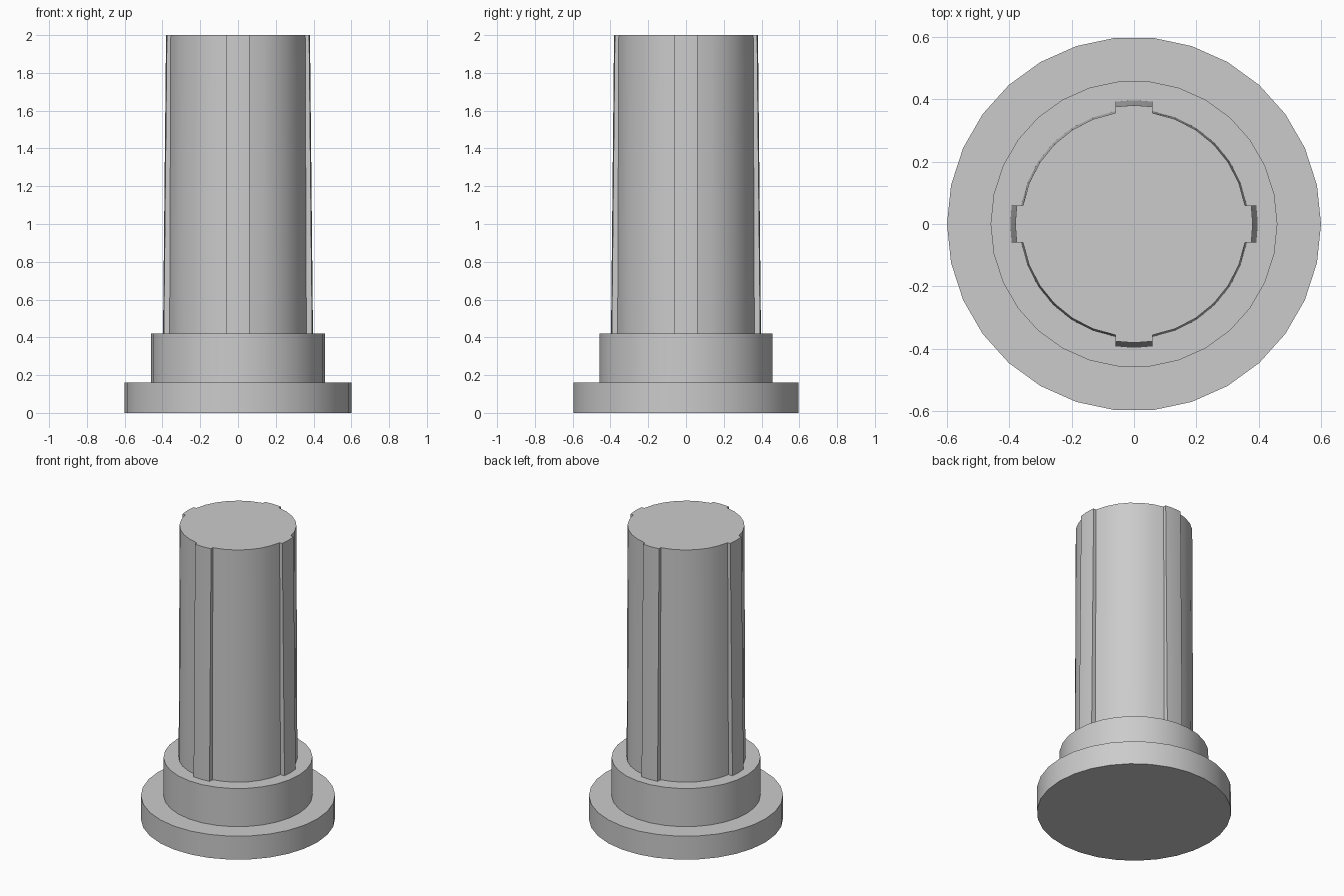
import bpy
import bmesh
from math import radians, sin, cos, asin, sqrt, pi

cube = bpy.data.objects.get("Cube")
if cube:
    bpy.data.objects.remove(cube, do_unlink=True)

grey = bpy.data.materials.new("plain grey")
grey.use_nodes = True
colour = (0.6, 0.6, 0.6, 1)
grey.diffuse_color = colour
grey.node_tree.nodes["Principled BSDF"].inputs["Base Color"].default_value = colour


def ring(radius, sides=30):
    """Points of a regular polygon."""
    return [(radius * cos(2 * pi * i / sides), radius * sin(2 * pi * i / sides))
            for i in range(sides)]


def keyed_ring(body, key, half_width=0.06, steps=6):
    """Circle with four raised keys, made of four equal quarters."""
    start = asin(half_width / body)
    edge = sqrt(key * key - half_width * half_width)
    quarter = [(edge, -half_width), (key, 0), (edge, half_width)]
    for i in range(steps + 1):
        a = start + (pi / 2 - 2 * start) * i / steps
        quarter.append((body * cos(a), body * sin(a)))
    points = []
    for turn in range(4):
        c, s = cos(turn * pi / 2), sin(turn * pi / 2)
        points += [(c * x - s * y, s * x + c * y) for x, y in quarter]
    return points


def loft(name, lower, upper, z0, z1):
    """Closed solid between two matching outlines."""
    bm = bmesh.new()
    low = [bm.verts.new((x, y, z0)) for x, y in lower]
    top = [bm.verts.new((x, y, z1)) for x, y in upper]
    n = len(low)
    for i in range(n):
        j = (i + 1) % n
        bm.faces.new((low[i], low[j], top[j], top[i]))
    bm.faces.new(top)
    bm.faces.new(low[::-1])
    mesh = bpy.data.meshes.new(name)
    bm.to_mesh(mesh)
    bm.free()
    mesh.materials.append(grey)
    obj = bpy.data.objects.new(name, mesh)
    bpy.context.collection.objects.link(obj)
    bpy.ops.object.select_all(action="DESELECT")
    obj.select_set(True)
    bpy.context.view_layer.objects.active = obj
    bpy.ops.object.shade_smooth_by_angle(angle=radians(30))


# Stepped round foot
loft("base_flange", ring(0.6), ring(0.6), 0, 0.16)
loft("collar", ring(0.46), ring(0.46), 0.16, 0.42)

# Slightly tapered shaft with four lengthwise keys
loft("keyed_shaft", keyed_ring(0.367, 0.397), keyed_ring(0.361, 0.381), 0.42, 2)
